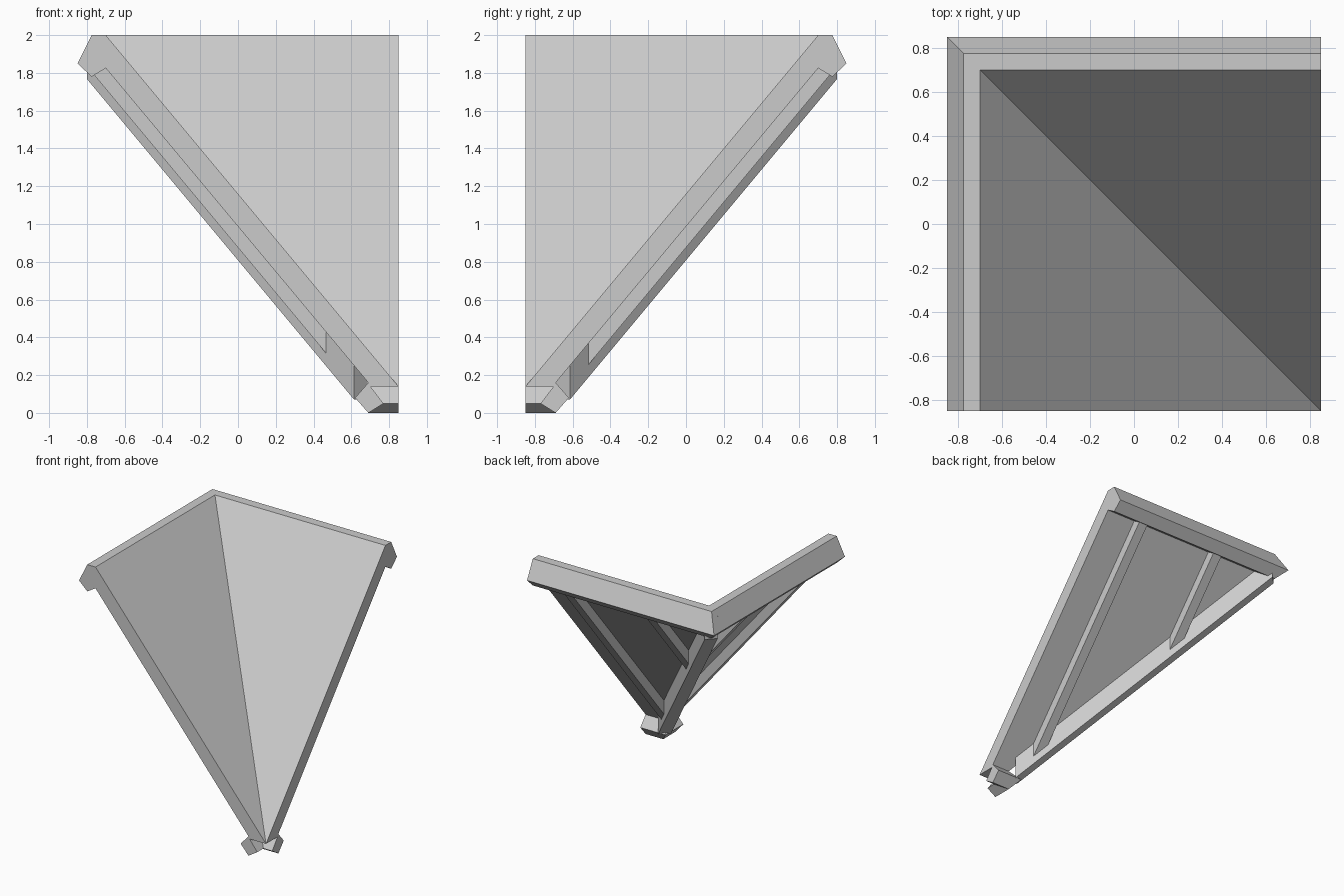
import bpy
import bmesh

cube = bpy.data.objects.get("Cube")
if cube:
    bpy.data.objects.remove(cube, do_unlink=True)

grey = bpy.data.materials.new("plain_grey")
grey.use_nodes = True
colour = (0.6, 0.6, 0.6, 1)
grey.diffuse_color = colour
grey.node_tree.nodes["Principled BSDF"].inputs["Base Color"].default_value = colour

HALF = 0.85      # half the width of the square plan
SLOPE = 1.2      # fall of the roof


def underside(x, drop=0):
    return 1.825 - SLOPE * (x + 0.7) - drop


def swap(p):
    """Reflect a point across the valley plane."""
    return (-p[1], -p[0], p[2])


def finish(name, bm):
    bmesh.ops.remove_doubles(bm, verts=bm.verts, dist=0.0005)
    bmesh.ops.dissolve_degenerate(bm, dist=0.0005, edges=bm.edges)
    bmesh.ops.recalc_face_normals(bm, faces=bm.faces)
    mesh = bpy.data.meshes.new(name)
    bm.to_mesh(mesh)
    bm.free()
    mesh.materials.append(grey)
    obj = bpy.data.objects.new(name, mesh)
    bpy.context.collection.objects.link(obj)
    return obj


def loft(bm, start, end, close_end=True):
    a = [bm.verts.new(p) for p in start]
    b = [bm.verts.new(p) for p in end]
    bm.faces.new(a)
    if close_end:
        bm.faces.new(b)
    for i in range(len(a)):
        j = (i + 1) % len(a)
        bm.faces.new((a[i], a[j], b[j], b[i]))


def mitred(name, profile):
    """Run a profile from the outer edge to the valley, then reflect it."""
    bm = bmesh.new()
    start = [(x, -HALF, z) for x, z in profile]
    end = [(x, -x, z) for x, z in profile]
    loft(bm, start, end, close_end=False)
    loft(bm, [swap(p) for p in start], [swap(p) for p in end], close_end=False)
    return finish(name, bm)


# Roof slabs with the ridge cap along their top edges
mitred("roof_slabs", [(-0.7, 2), (0.85, 0.14), (0.7, 0.14), (0.69, 0.16),
                      (-0.7, 1.825), (-0.775, 1.78), (-0.85, 1.85), (-0.775, 2)])

# Eave beam at the low corner
mitred("eave_beam", [(0.69, 0.16), (0.705, 0.135), (0.77, 0.05), (0.69, 0), (0.62, 0.08)])

# Valley beam under the joint of the two slabs
W = 0.035
bm = bmesh.new()
ends = []
for t in (-0.765, 0.65):
    ends.append([(t + s * W, -t + s * W, underside(t, d))
                 for s, d in ((-1, -0.05), (1, -0.05), (1, 0.135), (-1, 0.135))])
loft(bm, *ends)
finish("valley_beam", bm)


# Common rafters, from the ridge cap down to the valley beam
def rafter(name, y, reflect):
    top, width, depth = -0.77, 0.08, 0.11
    sides = []
    for side in (y, y + width):
        low = -side
        pts = [(top, side, underside(top, -0.01)), (low, side, underside(low, -0.01)),
               (low, side, underside(low, depth)), (top, side, underside(top, depth))]
        sides.append([swap(p) for p in pts] if reflect else pts)
    bm = bmesh.new()
    loft(bm, *sides)
    finish(name, bm)


for n in range(2):
    rafter(f"left_rafter_{n + 1}", -0.535 + 0.75 * n, False)
    rafter(f"back_rafter_{n + 1}", -0.585 + 0.75 * n, True)
